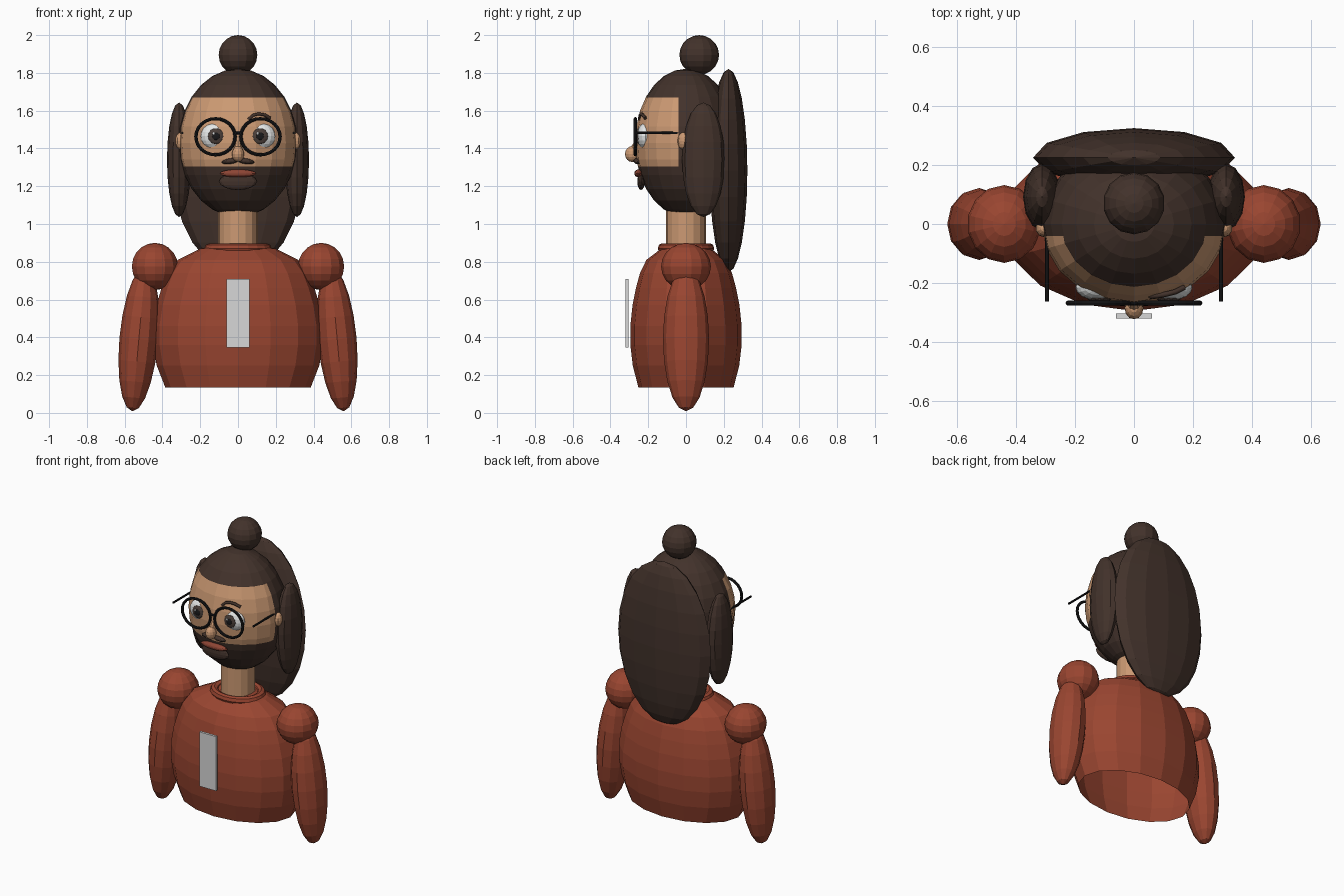
import bpy, bmesh, math
from mathutils import Vector

cube = bpy.data.objects.get("Cube")
if cube:
    bpy.data.objects.remove(cube)


def material(name, r, g, b):
    m = bpy.data.materials.new(name)
    m.use_nodes = True
    m.diffuse_color = (r, g, b, 1)
    bsdf = next(n for n in m.node_tree.nodes if n.type == 'BSDF_PRINCIPLED')
    bsdf.inputs["Base Color"].default_value = (r, g, b, 1)
    bsdf.inputs["Roughness"].default_value = 0.8
    return m


SKIN = material("skin", .60, .32, .17)
HAIR = material("dark brown hair", .055, .032, .024)
KNIT = material("rust jumper", .32, .06, .03)
BLACK = material("black frame", .01, .01, .011)
WHITE = material("eye white", .80, .82, .82)
GREY = material("light grey", .68, .68, .68)
LIP = material("lip red", .27, .06, .035)
IRIS = material("iris brown", .07, .05, .042)


def finish(name, mat):
    ob = bpy.context.object
    ob.name = name
    ob.data.materials.append(mat)
    return ob


def ball(name, mat, loc, size, seg=16, rings=10, tilt=0):
    bpy.ops.mesh.primitive_uv_sphere_add(segments=seg, ring_count=rings, radius=1,
                                         location=loc, rotation=(0, tilt, 0))
    ob = finish(name, mat)
    ob.scale = size
    return ob


def rod(name, mat, a, b, r1, r2=None, seg=12):
    a, b = Vector(a), Vector(b)
    d = b - a
    bpy.ops.mesh.primitive_cone_add(vertices=seg, radius1=r1, radius2=r1 if r2 is None else r2,
                                    depth=d.length, location=(a + b) / 2,
                                    rotation=d.to_track_quat('Z', 'Y').to_euler())
    return finish(name, mat)


def ring(name, mat, loc, major, minor, scale, rot=(0, 0, 0), seg=24, sides=8):
    bpy.ops.mesh.primitive_torus_add(major_radius=major, minor_radius=minor, major_segments=seg,
                                     minor_segments=sides, location=loc, rotation=rot)
    ob = finish(name, mat)
    ob.scale = scale
    return ob


def stroke(name, mat, points, width):
    cu = bpy.data.curves.new(name, 'CURVE')
    cu.dimensions = '3D'
    cu.bevel_depth = width
    cu.bevel_resolution = 1
    cu.use_fill_caps = True
    sp = cu.splines.new('POLY')
    sp.points.add(len(points) - 1)
    for p, co in zip(sp.points, points):
        p.co = (*co, 1)
    cu.materials.append(mat)
    ob = bpy.data.objects.new(name, cu)
    bpy.context.collection.objects.link(ob)


# Torso: lathed oval shell, open at the hem
profile = [(.385, .135), (.43, .25), (.45, .36), (.45, .46), (.432, .57), (.405, .66),
           (.372, .74), (.32, .81), (.2, .87), (.09, .89)]
bm = bmesh.new()
SIDES = 16
loops = [[bm.verts.new((r * math.cos(k * math.tau / SIDES), .655 * r * math.sin(k * math.tau / SIDES), z))
          for k in range(SIDES)] for r, z in profile]
for low, high in zip(loops, loops[1:]):
    for k in range(SIDES):
        n = (k + 1) % SIDES
        bm.faces.new((low[k], low[n], high[n], high[k]))
bm.faces.new(loops[-1])
mesh = bpy.data.meshes.new("torso")
bm.to_mesh(mesh)
bm.free()
mesh.materials.append(KNIT)
bpy.context.collection.objects.link(bpy.data.objects.new("torso", mesh))

# Collar, neck and chest plate
ring("collar", KNIT, (0, 0, .87), .15, .028, (1, .84, 1), seg=20)
rod("neck", SKIN, (0, 0, .84), (0, 0, 1.1), .105, seg=16)
bpy.ops.mesh.primitive_cube_add(size=1, location=(0, -.312, .527))
finish("chest_plate", GREY).scale = (.122, .016, .362)

# Head: one ellipsoid cut along the hairline, temples and beard line
head = ball("head", SKIN, (0, 0, 1.43), (.313, .27, .392), 20, 14)
bpy.ops.object.transform_apply(location=True, rotation=True, scale=True)
head.data.materials.append(HAIR)
bm = bmesh.new()
bm.from_mesh(head.data)
for co, no in (((0, 0, 1.67), (0, 0, 1)), ((0, 0, 1.305), (0, 0, 1)), ((0, -.04, 0), (0, 1, 0))):
    bmesh.ops.bisect_plane(bm, geom=bm.verts[:] + bm.edges[:] + bm.faces[:],
                           plane_co=co, plane_no=no, dist=1e-5)
for f in bm.faces:
    c = f.calc_center_median()
    f.material_index = 0 if 1.305 < c.z < 1.67 and c.y < -.04 else 1
bm.to_mesh(head.data)
bm.free()

# Hair masses
ball("top_bun", HAIR, (0, .07, 1.895), (.105, .105, .105), 14, 10)
ball("back_hair", HAIR, (0, .225, 1.283), (.342, .1, .538), 12, 12)

# Nose, moustache, mouth, brow
ball("nose_tip", SKIN, (0, -.285, 1.37), (.032, .038, .042), 12, 8)
rod("nose_bridge", SKIN, (0, -.285, 1.37), (0, -.25, 1.46), .028, .006, 8)
ball("mouth", LIP, (0, -.25, 1.268), (.098, .024, .021), 14, 8)
ball("lower_lip_beard", HAIR, (0, -.238, 1.225), (.1, .02, .045), 12, 8)
stroke("left_brow", HAIR, [(.055, -.245, 1.553), (.08, -.243, 1.576), (.108, -.238, 1.583),
                           (.14, -.23, 1.578), (.17, -.215, 1.56)], .009)

# Paired parts
for s, side in ((1, "left"), (-1, "right")):
    ball(side + "_shoulder", KNIT, (s * .44, 0, .775), (.125, .132, .125), 14, 10)
    ball(side + "_arm", KNIT, (s * .525, 0, .39), (.103, .122, .383), 12, 10, tilt=-s * .09)
    ball(side + "_side_hair", HAIR, (s * .312, .092, 1.34), (.064, .113, .303), 12, 10)
    ball(side + "_ear", SKIN, (s * .305, -.015, 1.44), (.028, .03, .045), 10, 8)
    ball(side + "_eye", WHITE, (s * .12, -.215, 1.465), (.078, .045, .07), 16, 10)
    ball(side + "_iris", IRIS, (s * .117, -.252, 1.465), (.042, .013, .042), 16, 8)
    ball(side + "_pupil", BLACK, (s * .117, -.262, 1.465), (.021, .006, .021), 12, 6)
    ball(side + "_eye_glint", WHITE, (s * .117 - .012, -.267, 1.479), (.007, .003, .007), 8, 6)
    ball(side + "_moustache", HAIR, (s * .04, -.256, 1.333), (.047, .022, .015), 12, 8, tilt=s * .15)
    ring(side + "_lens_rim", BLACK, (s * .119, -.268, 1.462), .104, .009, (1, .92, 1),
         rot=(math.pi / 2, 0, 0))
    rod(side + "_temple", BLACK, (s * .295, -.262, 1.482), (s * .295, -.03, 1.482), .0065, seg=8)
rod("glasses_bridge", BLACK, (-.02, -.268, 1.482), (.02, -.268, 1.482), .008, seg=8)
